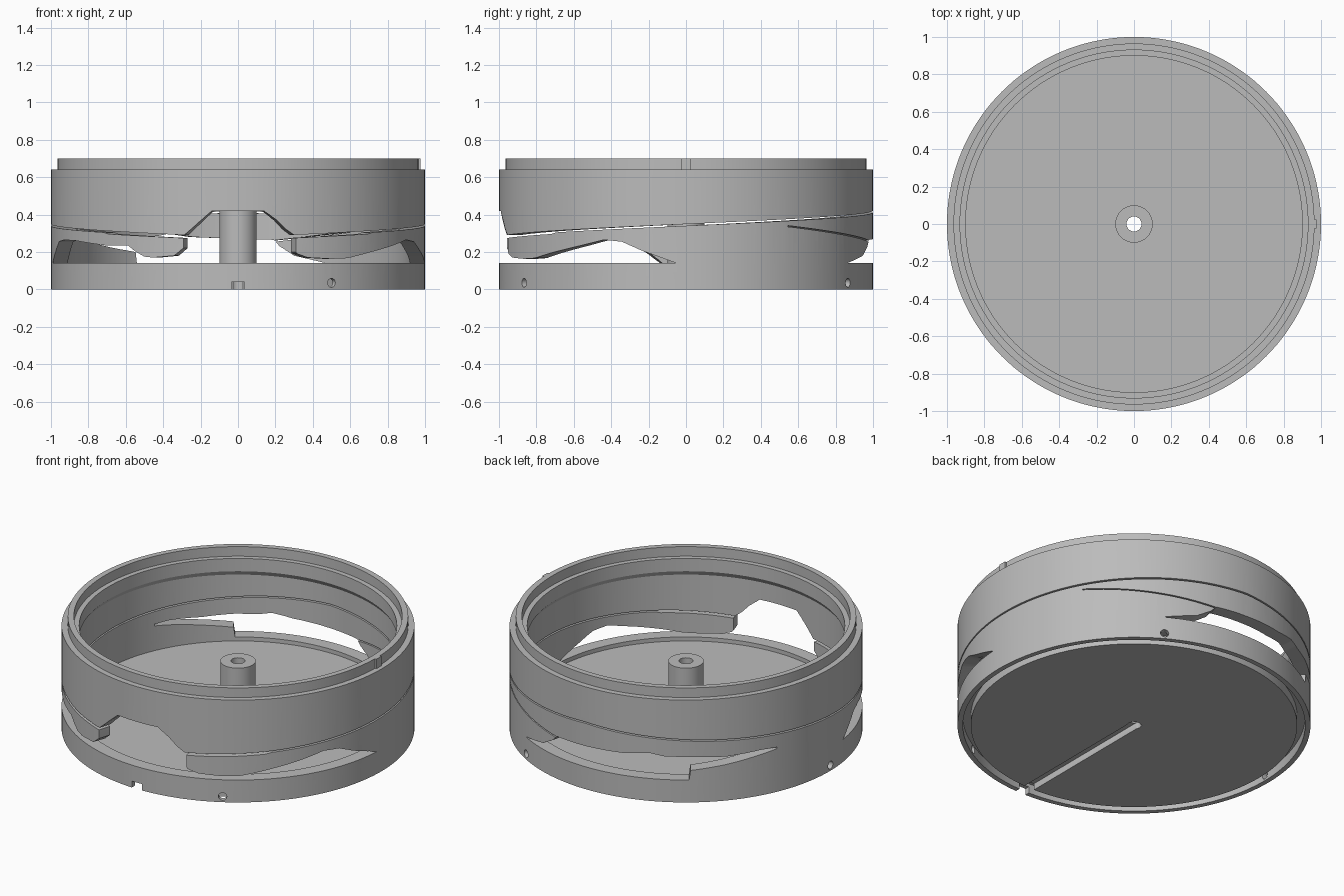
import bpy, bmesh
from math import sin, cos, pi, radians

if "Cube" in bpy.data.objects:
    bpy.data.objects.remove(bpy.data.objects["Cube"])

grey = bpy.data.materials.new("plain grey")
grey.use_nodes = True
GREY = (0.5, 0.5, 0.5, 1)
grey.diffuse_color = GREY
grey.node_tree.nodes["Principled BSDF"].inputs["Base Color"].default_value = GREY


def make(name, verts, faces):
    bm = bmesh.new()
    vs = [bm.verts.new(v) for v in verts]
    for f in faces:
        bm.faces.new([vs[i] for i in f])
    bmesh.ops.recalc_face_normals(bm, faces=bm.faces)
    mesh = bpy.data.meshes.new(name)
    bm.to_mesh(mesh)
    bm.free()
    mesh.materials.append(grey)
    obj = bpy.data.objects.new(name, mesh)
    bpy.context.collection.objects.link(obj)
    return obj


def lathe(name, profile, steps):
    """Revolve a closed (radius, height) profile around z."""
    n = len(profile)
    verts = [(r * cos(2 * pi * i / steps), r * sin(2 * pi * i / steps), z)
             for i in range(steps) for r, z in profile]
    faces = [(i * n + j, i * n + (j + 1) % n,
              (i + 1) % steps * n + (j + 1) % n, (i + 1) % steps * n + j)
             for i in range(steps) for j in range(n)]
    return make(name, verts, faces)


def wall_cutter(stations, step=2):
    """Bent prism through the wall; stations are (degrees from front, low, high)."""
    fine = []
    for (a, l, h), (b, m, k) in zip(stations, stations[1:]):
        n = max(1, round((b - a) / step))
        fine += [(a + (b - a) * t / n, l + (m - l) * t / n, h + (k - h) * t / n)
                 for t in range(n)]
    fine.append(stations[-1])
    verts = []
    for a, low, high in fine:
        s, c = sin(radians(a)), -cos(radians(a))
        verts += [(r * s, r * c, z) for r, z in
                  ((0.86, low), (1.06, low), (1.06, high), (0.86, high))]
    last = len(verts) - 4
    faces = [(i + j, i + (j + 1) % 4, i + 4 + (j + 1) % 4, i + 4 + j)
             for i in range(0, last, 4) for j in range(4)]
    faces += [(0, 1, 2, 3), tuple(range(last, last + 4))]
    return make("cutter", verts, faces)


def box(name, x0, x1, y0, y1, z0, z1):
    verts = [(x, y, z) for x in (x0, x1) for y in (y0, y1) for z in (z0, z1)]
    return make(name, verts, [(0, 1, 3, 2), (4, 5, 7, 6), (0, 1, 5, 4),
                              (2, 3, 7, 6), (0, 2, 6, 4), (1, 3, 7, 5)])


def cut(obj, cutter):
    mod = obj.modifiers.new("cut", 'BOOLEAN')
    mod.operation, mod.solver, mod.object = 'DIFFERENCE', 'EXACT', cutter
    bpy.context.view_layer.update()
    graph = bpy.context.evaluated_depsgraph_get()
    mesh = bpy.data.meshes.new_from_object(obj.evaluated_get(graph))
    obj.modifiers.clear()
    obj.data = mesh
    bpy.data.objects.remove(cutter)


# Round case: floor, grooved underside, wall and stacking lip
body = lathe("case_body", [
    (.04, 0), (.925, 0), (.925, .06), (.97, .06), (.97, 0), (1, 0), (1, .64),
    (.965, .64), (.965, .70), (.93, .70), (.93, .64), (.9, .64), (.9, .56),
    (.92, .53), (.92, .115), (.04, .115)], 144)

# Hollow post in the middle of the floor
hub = lathe("centre_post", [(.04, .115), (.1, .115), (.1, .42), (.04, .42)], 48)

# Small key on the lip
key = box("lip_key", .95, .975, -.025, .025, .64, .70)

BASE = .14


def helix(a):
    return .277 + .0008 * min(a, 360 - a)


# Front window between the two tips
cut(body, wall_cutter([(-17, BASE, .285), (-11, BASE, .375), (-8, BASE, .42),
                       (8, BASE, .42), (12, BASE, .37), (15, BASE, .32), (18, BASE, .285)]))

# Thin rising gap under the upper ring
gap = [(a, helix(a) - (.016 if min(a, 360 - a) < 45 else .009), helix(a))
       for a in range(16, 345, 2)]
cut(body, wall_cutter(gap))

# Arched side windows under the two arms
right_arch = [(15, .27), (17, .22), (18.5, .19), (22, .17), (30, .163), (36, .167),
              (44, .195), (56, .235), (64, .265), (70, .255), (76, .21), (87, .141)]
left_arch = [(15, .28), (17, .22), (20, .18), (27, .17), (30, .175), (33, .2),
             (36, .235), (45, .235), (60, .26), (68, .265), (73, .255), (82, .141)]
cut(body, wall_cutter([(a, BASE, h) for a, h in right_arch]))
cut(body, wall_cutter([(-a, BASE, h) for a, h in reversed(left_arch)]))

# Rear window with a sloping sill, and the crack leading to it
cut(body, wall_cutter([
    (150, BASE, .142), (161, BASE, .18), (166, BASE, .23), (168, BASE, .265),
    (180, BASE, .27), (195, BASE, .28), (203, BASE, .3), (208, BASE, .285),
    (216, BASE, .285), (216.5, .2, .285), (228, .225, .275), (240, .256, .285),
    (246, .27, .28)]))
cut(body, wall_cutter([(123, .335, .341), (168, .254, .262)]))

# Radial wire channel under the floor
cut(body, box("cutter", -.035, .035, -1.1, .03, -.05, .04))

# Three round screw holes through the lower rim
for angle in (-60, 60, 180):
    a = radians(angle)
    ring = [(r, .024 * cos(t * pi / 8), .035 + .024 * sin(t * pi / 8))
            for r in (.95, 1.05) for t in range(16)]
    verts = [(r * cos(a) - w * sin(a), r * sin(a) + w * cos(a), z) for r, w, z in ring]
    faces = [(t, (t + 1) % 16, 16 + (t + 1) % 16, 16 + t) for t in range(16)]
    faces += [tuple(range(16)), tuple(range(16, 32))]
    cut(body, make("cutter", verts, faces))

# Smooth curved faces, keep sharp edges
bpy.ops.object.select_all(action='DESELECT')
for obj in (body, hub):
    obj.select_set(True)
bpy.context.view_layer.objects.active = body
bpy.ops.object.shade_smooth_by_angle(angle=radians(30))
